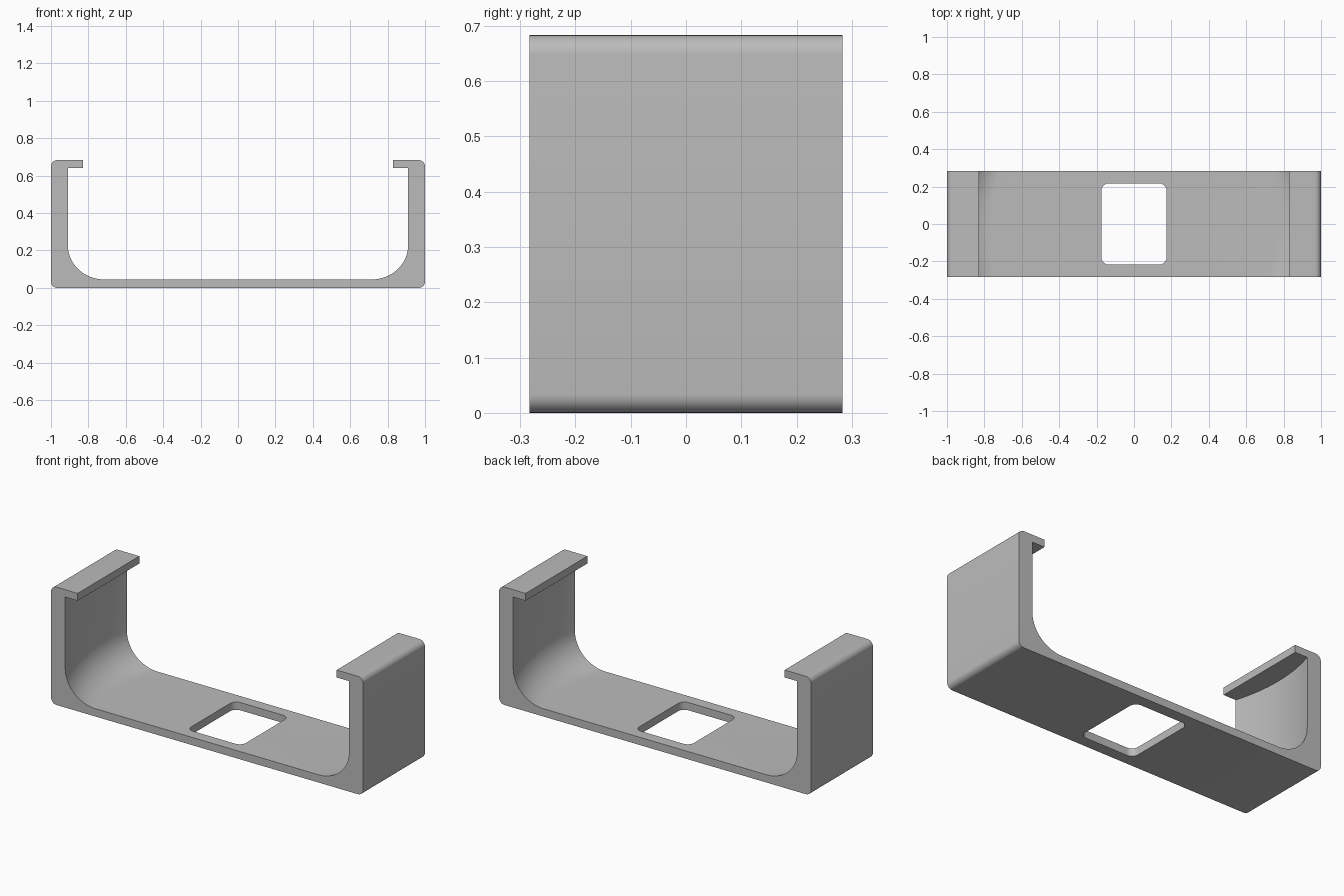
import bpy, bmesh, math

cube = bpy.data.objects.get("Cube")
if cube:
    bpy.data.objects.remove(cube, do_unlink=True)

DEPTH, HEIGHT = 0.565, 0.683
FLOOR, LIP_Z, LIP_X = 0.045, 0.64, 0.83
CAVITY_R, FILLET = 0.953, 0.185

grey = bpy.data.materials.new("plain grey")
grey.use_nodes = True
grey.diffuse_color = (0.5, 0.5, 0.5, 1)
grey.node_tree.nodes["Principled BSDF"].inputs["Base Color"].default_value = grey.diffuse_color


def make_object(name, bm):
    bmesh.ops.recalc_face_normals(bm, faces=bm.faces)
    mesh = bpy.data.meshes.new(name)
    bm.to_mesh(mesh)
    bm.free()
    mesh.materials.append(grey)
    obj = bpy.data.objects.new(name, mesh)
    bpy.context.collection.objects.link(obj)
    return obj


def box(name, size, centre, axis=None, radius=0.0, segments=8):
    """Box whose edges along one axis may be rounded."""
    bm = bmesh.new()
    bmesh.ops.create_cube(bm, size=1)
    for v in bm.verts:
        v.co = [c * s + o for c, s, o in zip(v.co, size, centre)]
    if radius:
        edges = [e for e in bm.edges
                 if abs((e.verts[0].co - e.verts[1].co).normalized()[axis]) > 0.9]
        bmesh.ops.bevel(bm, geom=edges, offset=radius, segments=segments,
                        profile=0.5, affect='EDGES')
    return make_object(name, bm)


def round_cavity():
    """Disc-shaped pocket with a rounded lower rim."""
    profile = [(0, FLOOR)]
    for i in range(17):
        a = math.pi / 2 * i / 16
        profile.append((CAVITY_R - FILLET + FILLET * math.sin(a),
                        FLOOR + FILLET * (1 - math.cos(a))))
    profile += [(CAVITY_R, LIP_Z), (0, LIP_Z)]
    bm = bmesh.new()
    verts = [bm.verts.new((r, 0, z)) for r, z in profile]
    edges = [bm.edges.new(pair) for pair in zip(verts, verts[1:])]
    bmesh.ops.spin(bm, geom=verts + edges, cent=(0, 0, 0), axis=(0, 0, 1),
                   angle=math.tau, steps=160)
    bmesh.ops.remove_doubles(bm, verts=bm.verts, dist=1e-5)
    return make_object("cavity_cutter", bm)


# Outer block with rounded long edges
bracket = box("bracket", (2, DEPTH, HEIGHT), (0, 0, HEIGHT / 2), axis=1, radius=0.034)

# Pocket, opening between the lips, and floor window
cutters = [
    round_cavity(),
    box("opening_cutter", (2 * LIP_X, 1, 0.4), (0, 0, LIP_Z + 0.15)),
    box("window_cutter", (0.35, 0.434, 0.3), (0, 0, 0.05), axis=2, radius=0.04),
]
bpy.context.view_layer.objects.active = bracket
for cutter in cutters:
    cutter.hide_render = True
    mod = bracket.modifiers.new(cutter.name, 'BOOLEAN')
    mod.operation = 'DIFFERENCE'
    mod.solver = 'EXACT'
    mod.object = cutter
    bpy.ops.object.modifier_apply(modifier=mod.name)
    bpy.data.objects.remove(cutter, do_unlink=True)

bpy.ops.object.select_all(action='DESELECT')
bracket.select_set(True)
bpy.ops.object.shade_smooth_by_angle(angle=math.radians(30))
